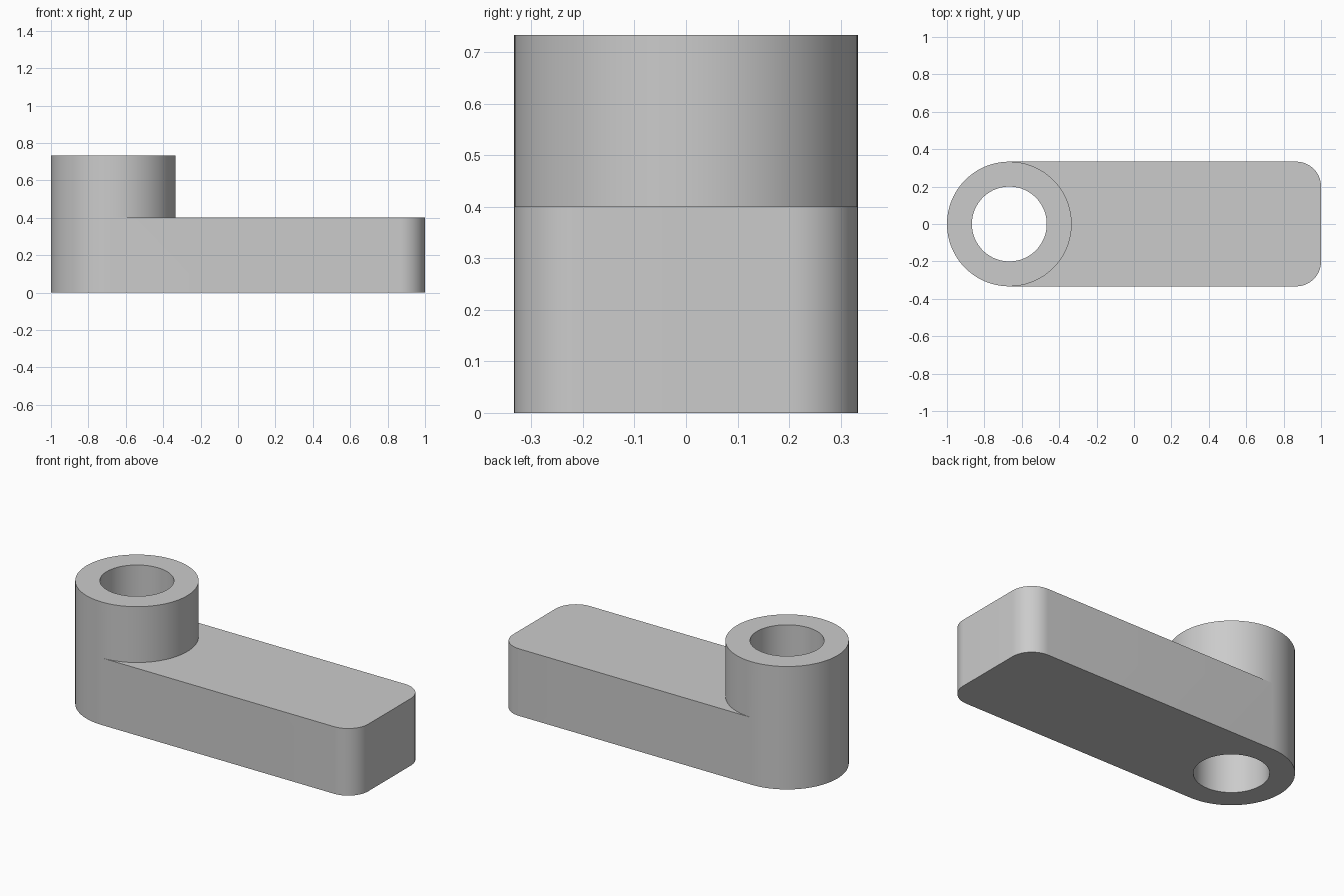
import bpy
import bmesh
from math import sin, cos, pi, radians

cube = bpy.data.objects.get("Cube")
if cube:
    bpy.data.objects.remove(cube, do_unlink=True)

SEG = 96                      # sides of the boss and the bore
CX = -2 / 3                   # axis of the boss
R_BOSS, R_BORE = 1 / 3, 0.2
H_ARM, H_BOSS = 0.4, 0.733
R_CORNER = 0.133

grey = bpy.data.materials.new("Plain grey")
colour = (0.6, 0.6, 0.6, 1)
grey.diffuse_color = colour
grey.use_nodes = True
grey.node_tree.nodes["Principled BSDF"].inputs["Base Color"].default_value = colour

bm = bmesh.new()


def arc(cx, cy, r, start, end, steps, z):
    """Row of vertices along an arc, both ends included."""
    angles = [start + (end - start) * i / steps for i in range(steps + 1)]
    return [bm.verts.new((cx + r * cos(a), cy + r * sin(a), z)) for a in angles]


def circle(r, z):
    """Closed ring of vertices around the boss axis, starting at -y."""
    step = 2 * pi / SEG
    return arc(CX, 0, r, -pi / 2, 1.5 * pi - step, SEG - 1, z)


def arm_end(z):
    """Rounded far end of the arm."""
    x, y = 1 - R_CORNER, R_BOSS - R_CORNER
    return (arc(x, -y, R_CORNER, -pi / 2, 0, 16, z)
            + arc(x, y, R_CORNER, 0, pi / 2, 16, z))


def bridge(a, b):
    """Quads between two rows of equal length."""
    for i in range(len(a) - 1):
        bm.faces.new((a[i], a[i + 1], b[i + 1], b[i]))


def closed(ring):
    return ring + ring[:1]


half = SEG // 2
low, mid, high = (circle(R_BOSS, z) for z in (0, H_ARM, H_BOSS))
bore_low, bore_high = circle(R_BORE, 0), circle(R_BORE, H_BOSS)
end_low, end_high = arm_end(0), arm_end(H_ARM)

# Boss: outer wall, rounded heel, bore and rims
bridge(closed(mid), closed(high))
bridge(closed(low)[half:], closed(mid)[half:])
bridge(closed(bore_low), closed(bore_high))
bridge(closed(high), closed(bore_high))
bridge(closed(low), closed(bore_low))

# Arm: side walls, top and underside
bridge([low[0]] + end_low + [low[half]], [mid[0]] + end_high + [mid[half]])
for ring, end in ((low, end_low), (mid, end_high)):
    bm.faces.new(end + ring[half::-1])

bmesh.ops.recalc_face_normals(bm, faces=bm.faces)
mesh = bpy.data.meshes.new("lever_arm")
bm.to_mesh(mesh)
bm.free()
mesh.materials.append(grey)

lever = bpy.data.objects.new("lever_arm_with_boss", mesh)
bpy.context.collection.objects.link(lever)
bpy.ops.object.select_all(action="DESELECT")
lever.select_set(True)
bpy.context.view_layer.objects.active = lever
bpy.ops.object.shade_smooth_by_angle(angle=radians(30))
